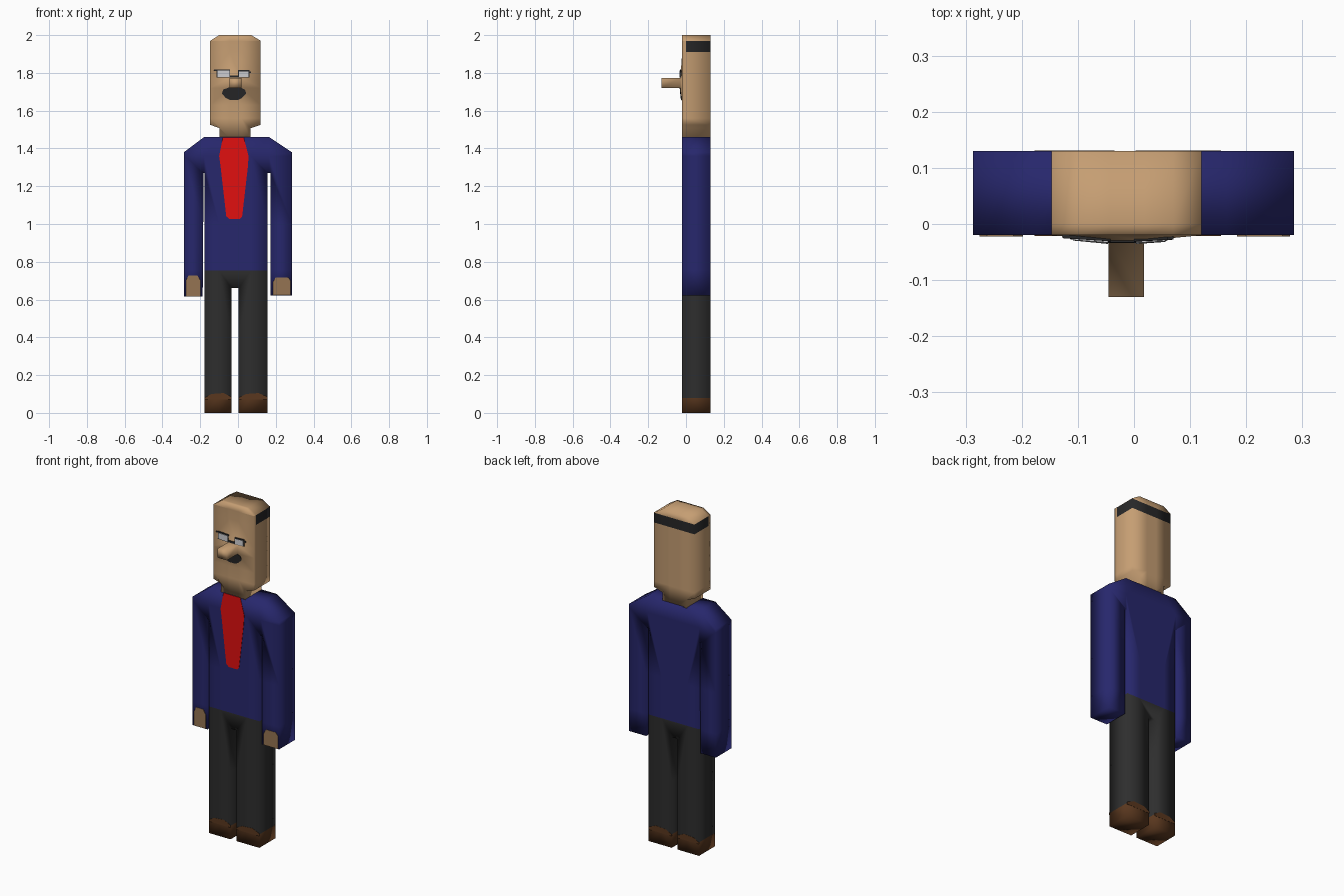
import bpy, bmesh
from mathutils import Vector

if "Cube" in bpy.data.objects:
    bpy.data.objects.remove(bpy.data.objects["Cube"])

FRONT, BACK = -0.02, 0.13


def mat(name, r, g, b):
    m = bpy.data.materials.new(name)
    m.diffuse_color = (r, g, b, 1)
    m.use_nodes = True
    m.node_tree.nodes["Principled BSDF"].inputs["Base Color"].default_value = m.diffuse_color
    return m


skin = mat("skin", 0.56, 0.34, 0.17)
hand_skin = mat("hand_skin", 0.30, 0.175, 0.085)
navy = mat("navy", 0.02, 0.02, 0.15)
red = mat("red", 0.75, 0.005, 0.005)
charcoal = mat("charcoal", 0.027, 0.027, 0.027)
brown = mat("brown", 0.10, 0.038, 0.013)
black = mat("hair_black", 0.02, 0.02, 0.021)
glass = mat("lens_grey", 0.58, 0.58, 0.60)


def prism(outline, y0, y1):
    """Extrude an x-z outline from y0 to y1; y may be a function of x and z."""
    bm = bmesh.new()
    fy = lambda y, p: y(*p) if callable(y) else y
    a = [bm.verts.new((p[0], fy(y0, p), p[1])) for p in outline]
    b = [bm.verts.new((p[0], fy(y1, p), p[1])) for p in outline]
    bm.faces.new(a)
    bm.faces.new(b[::-1])
    for i in range(len(a)):
        j = (i + 1) % len(a)
        bm.faces.new((a[j], a[i], b[i], b[j]))
    bmesh.ops.recalc_face_normals(bm, faces=bm.faces[:])
    return bm


def cut(bm, axis, values):
    for v in values:
        co, no = Vector(), Vector()
        co[axis], no[axis] = v, 1
        bmesh.ops.bisect_plane(bm, geom=bm.verts[:] + bm.edges[:] + bm.faces[:],
                               dist=1e-5, plane_co=co, plane_no=no)


def finish(bm, name, mats, smooth=True):
    me = bpy.data.meshes.new(name)
    for f in bm.faces:
        f.smooth = smooth
    bm.to_mesh(me)
    bm.free()
    for m in mats:
        me.materials.append(m)
    ob = bpy.data.objects.new(name, me)
    bpy.context.collection.objects.link(ob)
    return ob


# Suit body: one silhouette with arms and legs, coloured by height
body = prism([(-0.18, 1.46), (-0.287, 1.38), (-0.287, 0.615), (-0.187, 0.615), (-0.182, 1.27),
              (-0.177, 1.27), (-0.177, 0), (-0.035, 0), (-0.035, 0.66), (0.003, 0.66),
              (0.003, 0), (0.155, 0), (0.155, 1.27), (0.172, 1.27), (0.172, 0.622),
              (0.285, 0.622), (0.285, 1.38), (0.165, 1.46)], FRONT, BACK)
cut(body, 0, (-0.18, -0.1, 0.07, 0.165))
cut(body, 2, (1.36, 1.0, 0.755, 0.4, 0.08))
for f in body.faces:
    c = f.calc_center_median()
    if -0.18 < c.x < 0.16 and c.z < 0.755:
        f.material_index = 2 if c.z < 0.08 or (c.z < 0.001) else 1
finish(body, "suit_body", [navy, charcoal, brown])

# Head and neck, with a slightly raised face and a long nose
NX, NZ = (-0.045, 0.018), (1.72, 1.773)
head = prism([(-0.10, 2.0), (-0.147, 1.97), (-0.147, 1.525), (-0.097, 1.507), (-0.097, 1.455),
              (0.065, 1.455), (0.065, 1.507), (0.12, 1.525), (0.12, 1.97), (0.07, 2.0)],
             FRONT, BACK)
cut(head, 0, NX)
cut(head, 1, (0.0,))
cut(head, 2, (1.56, 1.63, *NZ, 1.91, 1.968))
for v in head.verts:
    if v.co.y < -0.01 and NX[0] - .001 < v.co.x < NX[1] + .001 and NZ[0] - .001 < v.co.z < NZ[1] + .001:
        v.co.y = -0.03
for f in head.faces:
    c = f.calc_center_median()
    if 1.91 < c.z < 1.968 and c.y > 0:      # hair band on sides and back
        f.material_index = 1
nose = [f for f in head.faces if all(abs(v.co.y + 0.03) < 1e-4 for v in f.verts)]
tip = bmesh.ops.extrude_discrete_faces(head, faces=nose)["faces"]
for v in {v for f in tip for v in f.verts}:
    v.co.y = -0.13
finish(head, "head", [skin, black])


# Thin painted plates
def face_y(x, z):
    dx = max(NX[0] - x, x - NX[1], 0) / 0.1
    dz = max(NZ[0] - z, 0) / 0.09 + max(z - NZ[1], 0) / 0.137
    return -0.02 - 0.01 * max(0, 1 - dx) * max(0, 1 - dz)


def plate(name, outline, m, lift=0.002, on_face=False, back=False):
    if on_face:
        bm = prism(outline, lambda x, z: face_y(x, z) - lift, lambda x, z: face_y(x, z) + 0.002)
    else:
        y = BACK if back else FRONT
        s = 1 if back else -1
        bm = prism(outline, y + s * lift, y - s * 0.002)
    return finish(bm, name, [m], smooth=False)


plate("tie", [(-0.08, 1.459), (-0.10, 1.36), (-0.093, 1.31), (-0.062, 1.04), (-0.045, 1.026),
              (0.01, 1.026), (0.022, 1.04), (0.052, 1.30), (0.056, 1.36), (0.03, 1.459)], red)
plate("left_hand", [(-0.275, 0.616), (-0.275, 0.70), (-0.262, 0.728), (-0.215, 0.728),
                    (-0.198, 0.70), (-0.198, 0.616)], hand_skin)
plate("right_hand", [(0.184, 0.623), (0.184, 0.69), (0.2, 0.718), (0.265, 0.718),
                     (0.278, 0.70), (0.278, 0.623)], hand_skin)

# Rounded shoe tops, front and back
for side, x0, x1 in (("left", -0.177, -0.035), ("right", 0.003, 0.155)):
    w = x1 - x0
    arch = [(x0, 0.07), (x0, 0.08), (x0 + w * .25, 0.1), (x0 + w * .7, 0.105), (x1, 0.085), (x1, 0.07)]
    for back in (False, True):
        plate(side + ("_shoe_heel" if back else "_shoe_toe"), arch, brown, 0.001, back=back)

# Moustache
plate("moustache", [(-0.085, 1.69), (-0.078, 1.712), (-0.05, 1.722), (0.012, 1.722), (0.036, 1.712),
                    (0.044, 1.69), (0.022, 1.668), (0.0, 1.656), (-0.04, 1.656), (-0.065, 1.668)],
      black, 0.004, on_face=True)


# Glasses: dark rims behind grey lenses, plus bridge
def rect(x0, x1, z0, z1):
    return [(x0, z0), (x1, z0), (x1, z1), (x0, z1)]


for side, x0, x1, z0, z1 in (("left", -0.113, -0.042, 1.775, 1.819),
                             ("right", 0.0, 0.06, 1.775, 1.815)):
    plate(side + "_rim", rect(x0, x1, z0, z1), black, 0.004, on_face=True)
    plate(side + "_lens", rect(x0 + .004, x1 - .004, z0 + .003, z1 - .007), glass, 0.006, on_face=True)
plate("left_temple", rect(-0.127, -0.113, 1.81, 1.817), black, 0.004, on_face=True)
plate("right_temple", rect(0.06, 0.07, 1.80, 1.808), black, 0.004, on_face=True)
plate("bridge", rect(-0.042, 0.0, 1.776, 1.787), black, 0.004, on_face=True)
